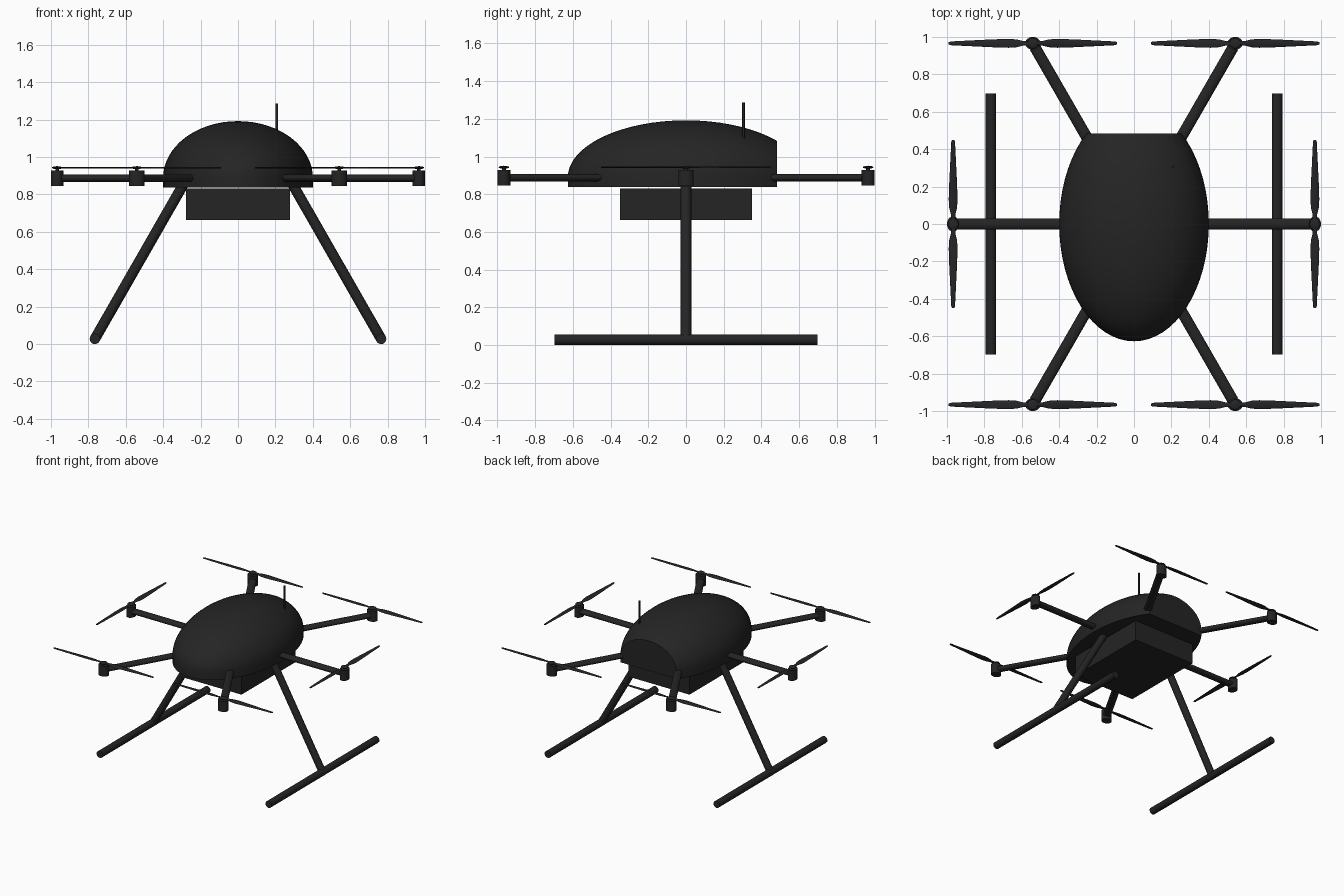
import bpy, bmesh, math
from mathutils import Vector, Matrix

if "Cube" in bpy.data.objects:
    bpy.data.objects.remove(bpy.data.objects["Cube"])

mat = bpy.data.materials.new("dark_shell")
mat.diffuse_color = (0.018, 0.018, 0.018, 1)
mat.use_nodes = True
mat.node_tree.nodes["Principled BSDF"].inputs["Base Color"].default_value = mat.diffuse_color


def finish(name, bm, smooth=True):
    bmesh.ops.recalc_face_normals(bm, faces=bm.faces)
    me = bpy.data.meshes.new(name)
    bm.to_mesh(me)
    bm.free()
    ob = bpy.data.objects.new(name, me)
    bpy.context.collection.objects.link(ob)
    me.materials.append(mat)
    if smooth:
        bpy.ops.object.select_all(action='DESELECT')
        ob.select_set(True)
        bpy.context.view_layer.objects.active = ob
        bpy.ops.object.shade_smooth_by_angle(angle=math.radians(35))
    return ob


def rod(name, a, b, rw, rh=None, seg=24):
    """Elliptical tube from a to b: rw sideways radius, rh upward radius."""
    a, b = Vector(a), Vector(b)
    d = (b - a).normalized()
    ref = Vector((0, 0, 1)) if abs(d.z) < 0.95 else Vector((0, 1, 0))
    side = d.cross(ref).normalized()
    up = side.cross(d)
    rot = Matrix((side, up, d)).transposed().to_4x4()
    m = Matrix.Translation((a + b) / 2) @ rot @ Matrix.Diagonal((rw, rh or rw, (b - a).length, 1))
    bm = bmesh.new()
    bmesh.ops.create_cone(bm, cap_ends=True, segments=seg, radius1=1, radius2=1, depth=1, matrix=m)
    return finish(name, bm)


def propeller(name, loc, turn):
    """Two tapered blades along local x, with a flattened hub."""
    bm = bmesh.new()
    sections = [(0.0, 0.012), (0.05, 0.012), (0.085, 0.021), (0.13, 0.024),
                (0.22, 0.021), (0.34, 0.015), (0.44, 0.010), (0.45, 0.006)]
    for s in (1, -1):
        rings = []
        for r, w in sections:
            pitch = 0.18 * s * (1 - r / 0.5)
            ring = []
            for k in range(8):
                t = k * math.pi / 4
                y, z = w * math.cos(t), 0.004 * math.sin(t)
                ring.append(bm.verts.new((s * r, y * math.cos(pitch) - z * math.sin(pitch),
                                          y * math.sin(pitch) + z * math.cos(pitch))))
            rings.append(ring)
        for p, q in zip(rings, rings[1:]):
            for k in range(8):
                bm.faces.new((p[k], p[(k + 1) % 8], q[(k + 1) % 8], q[k]))
        bm.faces.new(rings[-1])
    bmesh.ops.create_uvsphere(bm, u_segments=20, v_segments=10, radius=1,
                              matrix=Matrix.Diagonal((0.03, 0.028, 0.008, 1)))
    bm.transform(Matrix.Translation(loc) @ Matrix.Rotation(turn, 4, 'Z'))
    finish(name, bm)


# Domed body: half ellipsoid with a short skirt, cut flat at the back
bm = bmesh.new()
bmesh.ops.create_uvsphere(bm, u_segments=64, v_segments=32, radius=1)
bmesh.ops.delete(bm, geom=[v for v in bm.verts if v.co.z < -1e-4], context='VERTS')
bm.transform(Matrix.Translation((0, 0, 0.89)) @ Matrix.Diagonal((0.4, 0.627, 0.302, 1)))
rim = [e for e in bm.edges if e.is_boundary]
ext = bmesh.ops.extrude_edge_only(bm, edges=rim)["geom"]
for v in ext:
    if isinstance(v, bmesh.types.BMVert):
        v.co.z = 0.838
bmesh.ops.holes_fill(bm, edges=[e for e in bm.edges if e.is_boundary], sides=0)
bmesh.ops.bisect_plane(bm, geom=bm.verts[:] + bm.edges[:] + bm.faces[:],
                       plane_co=(0, 0.483, 0), plane_no=(0, 1, 0), clear_outer=True)
bmesh.ops.holes_fill(bm, edges=[e for e in bm.edges if e.is_boundary], sides=0)
finish("body_shell", bm)

# Equipment box under the body
bm = bmesh.new()
bmesh.ops.create_cube(bm, size=1, matrix=Matrix.Translation((0, 0, 0.7475)) @
                      Matrix.Diagonal((0.554, 0.7, 0.167, 1)))
finish("belly_box", bm, smooth=False)

# Antenna
rod("antenna", (0.208, 0.305, 1.05), (0.208, 0.305, 1.287), 0.007, seg=12)

# Six arms with motors and propellers
Z = 0.887
for sx in (-1, 1):
    for sy in (-1, 0, 1):
        tag = f"{'left' if sx < 0 else 'right'}_{('front', 'middle', 'back')[sy + 1]}"
        if sy:
            hub, end, start = (sx * 0.541, sy * 0.966), (sx * 0.53, sy * 0.945), (sx * 0.19, sy * 0.355)
            rx, ry, turn = 0.041, 0.034, 0
        else:
            hub, end, start = (sx * 0.967, 0), (sx * 0.945, 0), (sx * 0.3, 0)
            rx, ry, turn = 0.033, 0.041, math.pi / 2
        rod("arm_" + tag, (*start, Z), (*end, Z), 0.03, 0.02)
        bm = bmesh.new()
        bmesh.ops.create_cone(bm, cap_ends=True, segments=24, radius1=1, radius2=1, depth=1,
                              matrix=Matrix.Translation((*hub, Z)) @ Matrix.Diagonal((rx, ry, 0.084, 1)))
        finish("motor_" + tag, bm)
        rod("shaft_" + tag, (*hub, 0.92), (*hub, 0.943), 0.01, seg=12)
        propeller("propeller_" + tag, (*hub, 0.943), turn)

    # Landing gear: slanted leg and long skid
    side = "left" if sx < 0 else "right"
    rod("leg_" + side, (sx * 0.765, 0, 0.028), (sx * 0.277, 0, 0.88), 0.028)
    rod("skid_" + side, (sx * 0.765, -0.697, 0.028), (sx * 0.765, 0.697, 0.028), 0.028)
